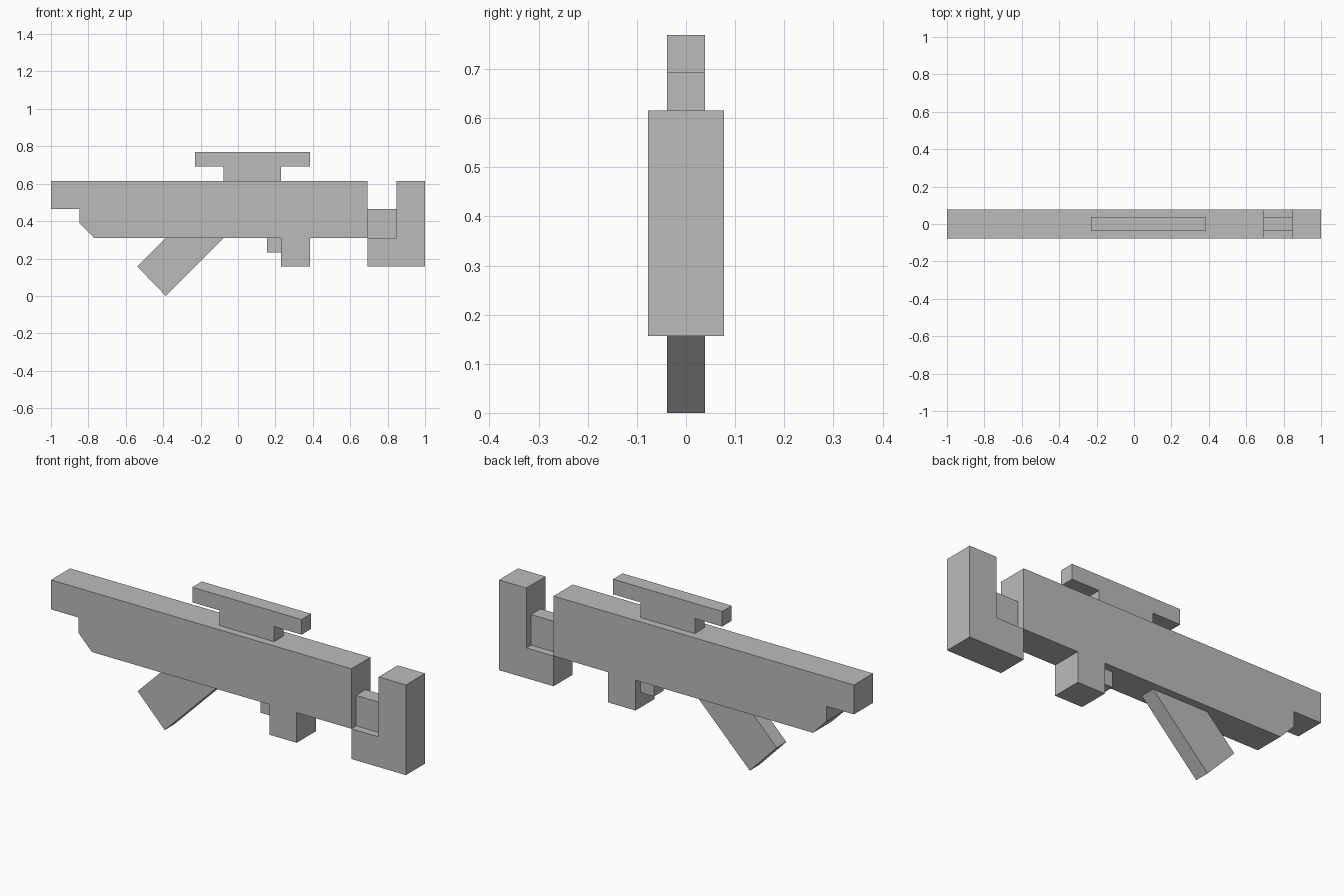
import bpy
import bmesh

cube = bpy.data.objects.get("Cube")
if cube:
    bpy.data.objects.remove(cube, do_unlink=True)

U = 1 / 13      # block unit: the model is 26 units long
WIDE, THIN = U, U / 2

grey = bpy.data.materials.new("grey")
grey.use_nodes = True
colour = (0.5, 0.5, 0.5, 1)
grey.diffuse_color = colour
grey.node_tree.nodes["Principled BSDF"].inputs["Base Color"].default_value = colour


def slab(name, profile, half_width):
    """Extrude a side profile (x, z in block units) evenly about y = 0."""
    bm = bmesh.new()
    face = bm.faces.new([bm.verts.new((x * U, -half_width, z * U)) for x, z in profile])
    top = bmesh.ops.extrude_face_region(bm, geom=[face])
    verts = [v for v in top["geom"] if isinstance(v, bmesh.types.BMVert)]
    bmesh.ops.translate(bm, verts=verts, vec=(0, 2 * half_width, 0))
    bmesh.ops.recalc_face_normals(bm, faces=bm.faces)
    mesh = bpy.data.meshes.new(name)
    bm.to_mesh(mesh)
    bm.free()
    mesh.materials.append(grey)
    obj = bpy.data.objects.new(name, mesh)
    bpy.context.collection.objects.link(obj)
    return obj


def block(name, x0, x1, z0, z1, half_width):
    return slab(name, [(x0, z0), (x1, z0), (x1, z1), (x0, z1)], half_width)


# Main body with stepped, chamfered nose
slab("body", [(-13, 8), (-13, 6.05), (-11, 6.05), (-11, 5.05), (-10, 4.03),
              (9, 4.03), (9, 8)], WIDE)

# Top rail on its narrower mount
slab("top_rail", [(-1, 8), (3, 8), (3, 9), (5, 9), (5, 10), (-3, 10),
                  (-3, 9), (-1, 9)], THIN)

# Slanted lower block
slab("slanted_block", [(-7, 2.05), (-5.02, 0), (-1, 4.03), (-5.02, 4.03)], THIN)

# Handle and small tab in front of it
block("handle", 3, 5, 2.03, 4.03, WIDE)
block("tab", 2, 3, 3.03, 4.03, THIN)

# L-shaped rear piece and narrow connector
slab("rear_piece", [(9, 2.03), (13, 2.03), (13, 8), (11, 8), (11, 4.03), (9, 4.03)], WIDE)
block("connector", 9, 11, 4.03, 6.05, THIN)
